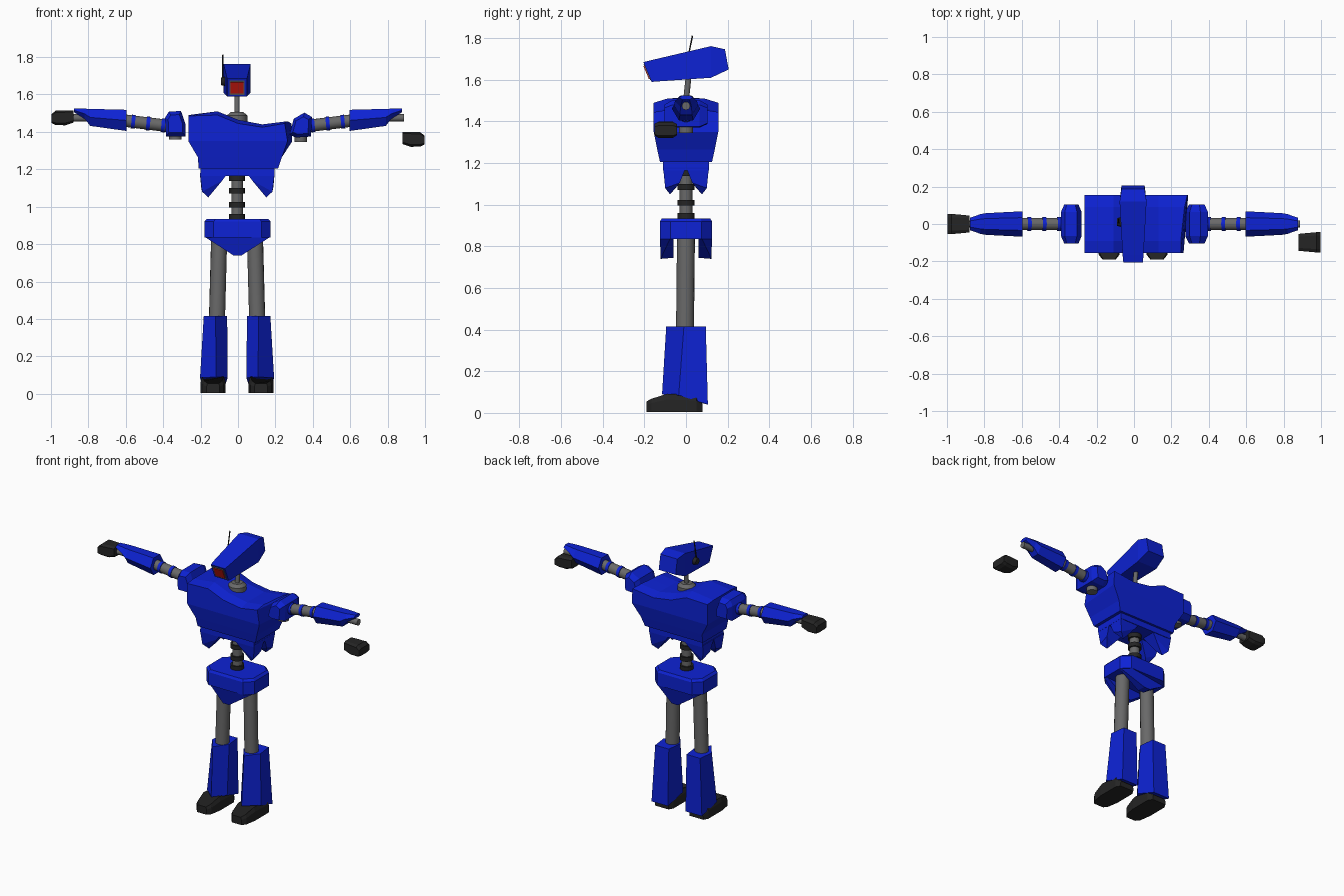
import bpy, bmesh, math
from mathutils import Vector

if "Cube" in bpy.data.objects:
    bpy.data.objects.remove(bpy.data.objects["Cube"])


def material(name, rgb):
    m = bpy.data.materials.new(name)
    m.diffuse_color = (*rgb, 1)
    m.use_nodes = True
    m.node_tree.nodes["Principled BSDF"].inputs["Base Color"].default_value = m.diffuse_color
    return m


BLUE = material("blue_paint", (0.004, 0.016, 0.66))
GREY = material("grey_metal", (0.14, 0.14, 0.14))
BLACK = material("black_rubber", (0.018, 0.018, 0.018))
RED = material("red_lens", (0.6, 0.01, 0.005))


def loft(name, rings, mat, caps=True):
    """Skin a list of equal-length point rings."""
    bm = bmesh.new()
    rows = [[bm.verts.new(p) for p in r] for r in rings]
    n = len(rows[0])
    for a, b in zip(rows, rows[1:]):
        for i in range(n):
            j = (i + 1) % n
            bm.faces.new((a[i], a[j], b[j], b[i]))
    bm.faces.new(rows[0][::-1])
    if caps:
        bm.faces.new(rows[-1])
    bmesh.ops.remove_doubles(bm, verts=bm.verts, dist=0.0005)
    bmesh.ops.recalc_face_normals(bm, faces=bm.faces)
    me = bpy.data.meshes.new(name)
    bm.to_mesh(me)
    bm.free()
    me.materials.append(mat)
    ob = bpy.data.objects.new(name, me)
    bpy.context.collection.objects.link(ob)
    return ob


def tube(name, p0, p1, r, mat, n=16, r2=None):
    """Straight round rod between two points."""
    p0, p1 = Vector(p0), Vector(p1)
    q = (p1 - p0).to_track_quat('Z', 'Y')
    circle = [Vector((math.cos(t), math.sin(t), 0)) for t in (2 * math.pi * i / n for i in range(n))]
    ob = loft(name, [[p + q @ (c * s) for c in circle] for p, s in ((p0, r), (p1, r2 or r))], mat)
    if n > 8:
        bpy.context.view_layer.objects.active = ob
        ob.select_set(True)
        bpy.ops.object.shade_smooth_by_angle(angle=math.radians(40))
        ob.select_set(False)
    return ob


# Torso: rows of columns mirrored front to back, closed along the top centre line
def torso_row(xs, zs, y, flare=0):
    front = [(x, -y, z) for x, z in zip(xs, zs)]
    back = [(x + (flare if i == 4 else 0), y, z) for i, (x, z) in enumerate(zip(xs, zs))]
    return front + back[::-1]


top_x = (-.265, -.11, 0, .13, .25)
ridge = (1.49, 1.51, 1.465, 1.44, 1.455)
loft("torso", [
    torso_row((-.21, -.1, 0, .1, .215), [1.205] * 5, .125),
    torso_row((-.215, -.1, 0, .11, .235), [1.265] * 5, .138),
    torso_row((-.265, -.11, 0, .13, .265), [1.35] * 5, .155, .025),
    torso_row(top_x, (1.485, 1.49, 1.445, 1.425, 1.445), .155, .035),
    torso_row(top_x, ridge, .09, .02),
    torso_row(top_x, ridge, 0)], BLUE, caps=False)

# Waist band with four hanging corner spikes
loft("waist_band", [[(-.2, -.11, z), (.195, -.11, z), (.195, .11, z), (-.2, .11, z)] for z in (1.165, 1.21)], BLUE)
for sx in (-1, 1):
    for sy in (-1, 1):
        rings = [[(.05, 0, 1.18), (.2, 0, 1.18), (.2, .11, 1.18), (.05, .11, 1.18)],
                 [(.13, .05, 1.08), (.193, .03, 1.105), (.188, .1, 1.08), (.08, .1, 1.14)],
                 [(.155, .077, 1.05)] * 4]
        loft("waist_spike", [[(sx * x - .004, sy * y, z) for x, y, z in r] for r in rings], BLUE, caps=False)

# Spine with rubber rings
tube("spine", (-.005, 0, .9), (-.005, 0, 1.2), .031, GREY)
for z, h in ((.945, .016), (1.01, .014), (1.085, .014), (1.155, .018)):
    tube("spine_ring", (-.005, 0, z - h), (-.005, 0, z + h), .042, BLACK)

# Pelvis: chamfered box with a V-shaped plate in front and behind
plan = [(-.18, -.075), (-.13, -.125), (.125, -.125), (.175, -.075),
        (.175, .075), (.125, .125), (-.13, .125), (-.18, .075)]
loft("pelvis", [[(x, y, z) for x, y in plan] for z in (.835, .92)]
     + [[(x * .92, y * .92, .935) for x, y in plan]], BLUE)
for s in (-1, 1):
    outer = [(-.18, .075, .84), (-.13, .125, .84), (.125, .125, .84), (.175, .075, .84),
             (.02, .122, .74), (-.025, .122, .74)]
    inner = [(-.17, .06, .84), (-.12, .085, .84), (.115, .085, .84), (.165, .06, .84),
             (.02, .06, .745), (-.025, .06, .745)]
    loft("pelvis_plate", [[(x, s * y, z) for x, y, z in r] for r in (outer, inner)], BLUE)

# Legs
for s in (-1, 1):
    def leg_ring(pts):
        return [(s * x - .005, y, z) for x, y, z in pts]
    tube("thigh", (s * .095 - .005, 0, .86), (s * .108 - .005, -.005, .38), .043, GREY)
    loft("shin", [
        leg_ring([(.112, -.115, .09), (.198, -.035, .085), (.185, .105, .04), (.065, .105, .04), (.05, -.035, .085)]),
        leg_ring([(.115, -.095, .415), (.178, -.01, .415), (.165, .095, .415), (.065, .095, .415), (.053, -.01, .415)])],
        BLUE)
    foot = [(-.19, .035), (-.165, .055), (-.09, .067), (.05, .067), (.08, .05)]
    tops = [.055, .068, .092, .085, .04]
    edge = [(.128 + w, y, t) for (y, w), t in zip(foot, tops)]
    edge += [(.128 - w, y, t) for (y, w), t in zip(foot[::-1], tops[::-1])]
    loft("foot", [leg_ring([(x, y, .005) for x, y, t in edge]),
                  leg_ring([(x, y, t * .7) for x, y, t in edge]),
                  leg_ring([(.128 + (x - .128) * .85, y, t) for x, y, t in edge])], BLACK)


# Arms
def hexagon(x, ymax, z0, z1):
    zm = (z0 + z1) / 2
    return [(x, -ymax, zm), (x, -ymax * .5, z0), (x, ymax * .5, z0),
            (x, ymax, zm), (x, ymax * .5, z1), (x, -ymax * .5, z1)]


for s in (-1, 1):
    # shoulder pad: side profile swept across y with narrowed ends
    if s < 0:
        prof = [(-.39, 1.475), (-.37, 1.508), (-.305, 1.512), (-.28, 1.44), (-.28, 1.375), (-.385, 1.375)]
        stub = (-.335, 1.36)
    else:
        prof = [(.395, 1.48), (.355, 1.503), (.298, 1.47), (.275, 1.385), (.31, 1.37), (.39, 1.375)]
        stub = (.335, 1.345)
    cx, cz = (sum(c) / 6 for c in zip(*prof))
    loft("shoulder", [[(cx + (x - cx) * k, y, cz + (z - cz) * k) for x, z in prof]
                      for y, k in ((-.103, .7), (-.065, 1), (.065, 1), (.103, .7))], BLUE)
    tube("shoulder_joint", (stub[0], 0, stub[1]), (stub[0], 0, 1.42), .034, GREY)
    tube("upper_arm", (s * .36, 0, 1.43), (s * .63, 0, 1.463), .033, GREY)
    for x in (.4, .48, .56):
        z = 1.43 + (x - .36) * .122
        tube("arm_ring", (s * (x - .01), 0, z - .001), (s * (x + .01), 0, z + .001), .037, BLUE)
    loft("forearm", [hexagon(s * .597, .068, 1.405, 1.518), hexagon(s * .79, .058, 1.432, 1.523),
                     hexagon(s * .82, .053, 1.47, 1.524), hexagon(s * .877, .033, 1.505, 1.526)], BLUE)
    tube("wrist", (s * .78, 0, 1.475), (s * .888, 0, 1.475), .02, GREY, 12)

    # hand: tapered fist, the right one hanging loose and lower
    dy, dz = (0, 0) if s < 0 else (-.098, -.115)
    fist = [(-.045, -.028), (-.03, -.04), (.03, -.04), (.045, -.028), (.045, .03), (.03, .04), (-.03, .04), (-.045, .03)]
    loft("hand", [[(s * x, y * k + dy, 1.475 + z * kz + dz + off) for y, z in fist]
                  for x, k, kz, off in ((.88, 1., .8, .007), (.925, 1.1, 1, 0), (.975, 1.2, .95, 0), (.997, 1.2, .6, -.004))],
         BLACK)

# Neck
tube("neck_base", (-.005, 0, 1.45), (-.005, 0, 1.487), .055, GREY)
tube("neck_collar", (-.005, 0, 1.487), (-.005, 0, 1.505), .055, GREY, 16, .035)
tube("neck", (-.005, 0, 1.5), (-.005, .015, 1.64), .014, GREY)


# Head: tilted box widening to the back, with a recessed lens in front
def head_ring(w, top, bottom):
    return [(-.005 - w, *top), (-.005 + w, *top), (-.005 + w, *bottom), (-.005 - w, *bottom)]


front = (Vector((-.205, 1.685)), Vector((-.165, 1.59)))


def lens_ring(w, m, depth):
    d = front[1] - front[0]
    push = Vector((.92, .39)) * depth
    return head_ring(w, front[0] + d * m + push, front[1] - d * m + push)


loft("head", [lens_ring(.038, .13, .02), lens_ring(.038, .13, 0), lens_ring(.052, 0, 0),
              head_ring(.056, (-.165, 1.695), (-.145, 1.592)),
              head_ring(.072, (.12, 1.762), (.12, 1.61)),
              head_ring(.062, (.187, 1.747), (.205, 1.65))], BLUE)
loft("lens_frame", [lens_ring(.041, .1, .006), lens_ring(.041, .1, -.003)], GREY)
loft("lens", [lens_ring(.034, .18, .002), lens_ring(.034, .18, -.007)], RED)

# Ear disc and antenna
tube("ear_disc", (-.06, .01, 1.67), (-.092, .01, 1.67), .028, BLACK, 12, .02)
tube("antenna", (-.081, .0, 1.66), (-.081, .031, 1.812), .004, BLACK, 6)
